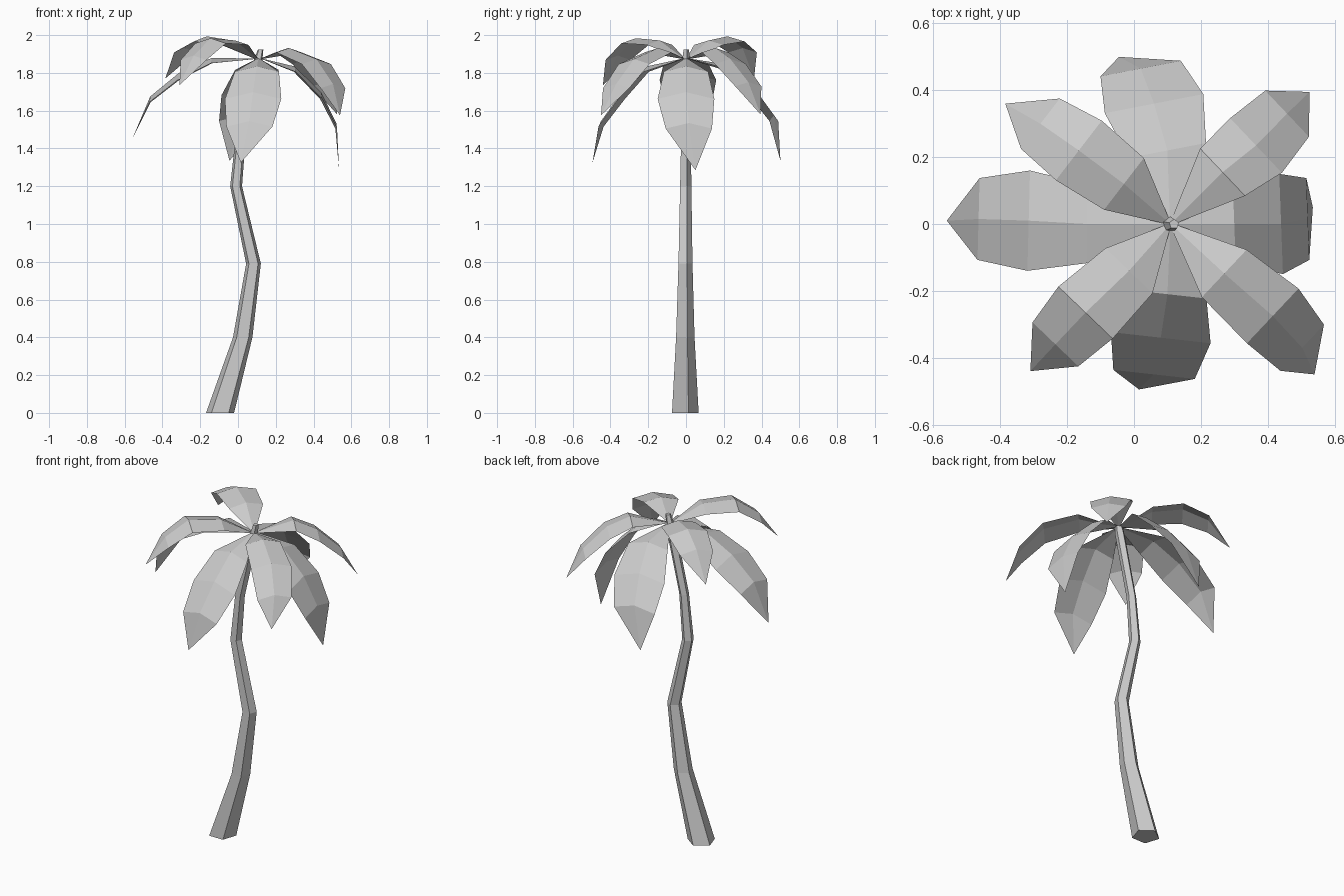
import bpy
import bmesh
from math import cos, sin, radians
from mathutils import Vector

cube = bpy.data.objects.get("Cube")
if cube:
    bpy.data.objects.remove(cube, do_unlink=True)

grey = bpy.data.materials.new("plain_grey")
grey.use_nodes = True
tone = (0.6, 0.6, 0.6, 1)
grey.diffuse_color = tone
grey.node_tree.nodes["Principled BSDF"].inputs["Base Color"].default_value = tone


def finish(name, bm):
    mesh = bpy.data.meshes.new(name)
    bm.to_mesh(mesh)
    bm.free()
    mesh.materials.append(grey)
    bpy.context.collection.objects.link(bpy.data.objects.new(name, mesh))


# Bent five-sided trunk: x, z and radius of each ring
def build_trunk(rings, sides=5):
    bm = bmesh.new()
    loops = []
    for x, z, r in rings:
        y = -0.011 * (1 - z / 2)
        angles = [radians(18 + 360 * i / sides) for i in range(sides)]
        loops.append([bm.verts.new((x + r * cos(a), y + r * sin(a), z)) for a in angles])
    for low, high in zip(loops, loops[1:]):
        for i in range(sides):
            j = (i + 1) % sides
            bm.faces.new((low[i], low[j], high[j], high[i]))
    bm.faces.new(loops[0][::-1])
    bm.faces.new(loops[-1])
    finish("trunk", bm)


build_trunk([(-0.095, 0, 0.078), (0.025, 0.4, 0.054), (0.082, 0.79, 0.041),
             (-0.01, 1.2, 0.033), (0.015, 1.47, 0.028), (0.1, 1.84, 0.028),
             (0.12, 1.925, 0.015)])

ROOT = Vector((0.11, 0, 1.875))


# Frond: a pointed leaf sheet with a raised midrib, through three ribs to a tip
def build_frond(name, widths, points):
    bm = bmesh.new()
    points = [Vector(p) for p in points]
    out = points[2] - ROOT
    out.z = 0
    out.normalize()
    side = Vector((-out.y, out.x, 0))
    rows = []
    for p, width in zip([ROOT + out * 0.015] + points[:3], [0.02] + widths):
        lift = Vector((0, 0, width * 0.06))
        half = side * width / 2
        rows.append([bm.verts.new(v) for v in (p - half - lift, p + lift, p + half - lift)])
    for a, b in zip(rows, rows[1:]):
        for i in range(2):
            bm.faces.new((a[i], b[i], b[i + 1], a[i + 1]))
    tip = bm.verts.new(points[3])
    for i in range(2):
        bm.faces.new((rows[-1][i], tip, rows[-1][i + 1]))
    finish(name, bm)


# Four broad fronds on the axes, four narrower ones between them
broad = [0.235, 0.3, 0.245]
narrow = [0.195, 0.225, 0.19]
build_frond("right_frond", broad, [(-0.14, 0, 1.865), (-0.315, 0.01, 1.78),
                                   (-0.465, 0.015, 1.66), (-0.56, 0.01, 1.45)])
build_frond("left_frond", broad, [(0.3, 0, 1.82), (0.44, 0, 1.68),
                                  (0.52, 0.015, 1.52), (0.535, 0.05, 1.285)])
build_frond("front_frond", broad, [(0.1, -0.21, 1.82), (0.08, -0.34, 1.68),
                                   (0.06, -0.45, 1.53), (0.015, -0.495, 1.325)])
build_frond("back_frond", broad, [(0.1, 0.22, 1.83), (0.06, 0.36, 1.7),
                                  (0.02, 0.465, 1.56), (-0.045, 0.5, 1.335)])
build_frond("back_right_frond", narrow, [(-0.03, 0.12, 1.96), (-0.165, 0.22, 1.98),
                                         (-0.28, 0.3, 1.92), (-0.385, 0.36, 1.77)])
build_frond("front_right_frond", narrow, [(-0.015, -0.14, 1.96), (-0.145, -0.265, 1.97),
                                          (-0.235, -0.36, 1.88), (-0.31, -0.44, 1.735)])
build_frond("back_left_frond", narrow, [(0.265, 0.155, 1.92), (0.365, 0.235, 1.86),
                                        (0.458, 0.33, 1.74), (0.525, 0.395, 1.58)])
build_frond("front_left_frond", narrow, [(0.27, -0.148, 1.92), (0.415, -0.275, 1.86),
                                         (0.503, -0.37, 1.73), (0.54, -0.45, 1.575)])
